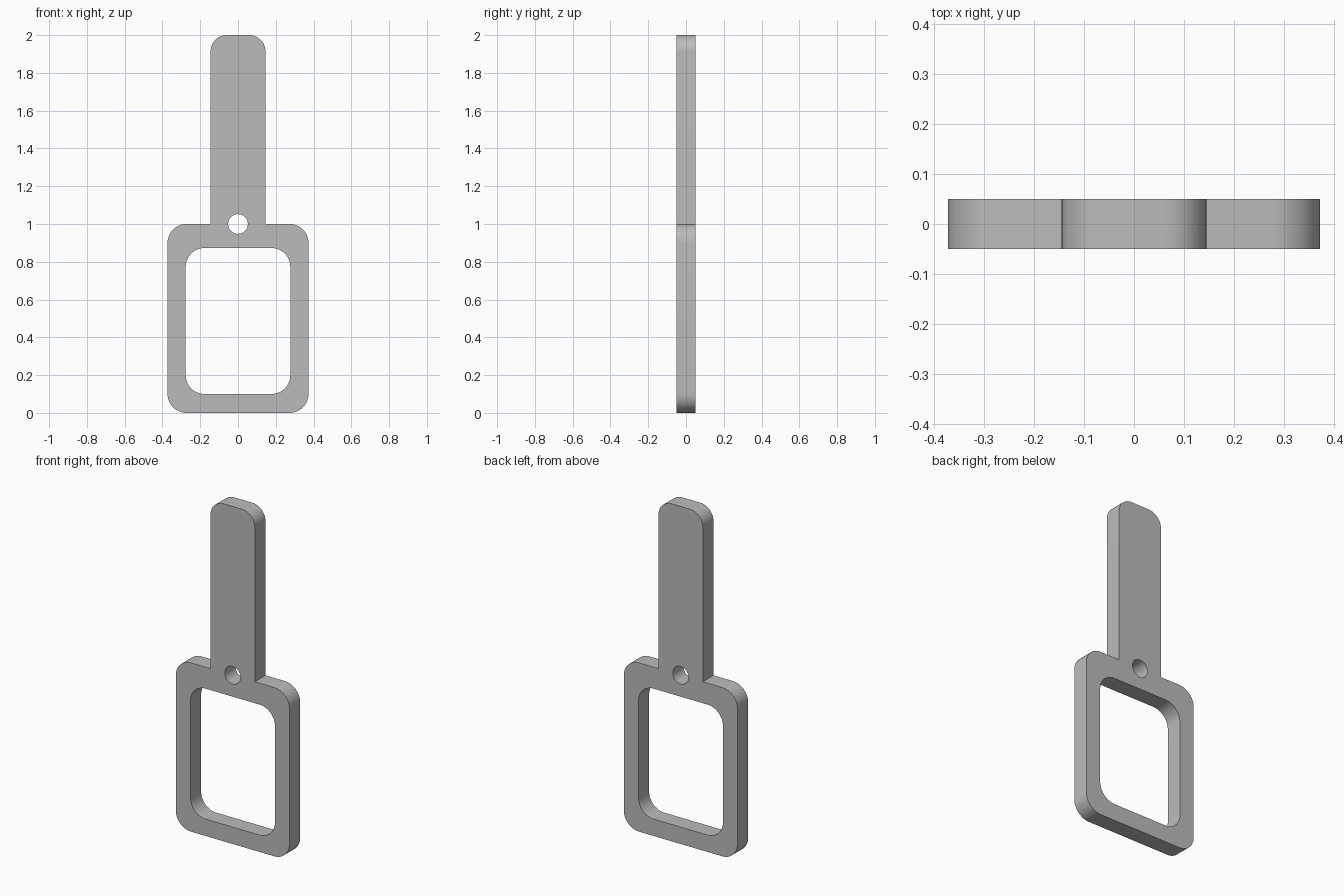
import bpy, bmesh, math
from mathutils import Vector

cube = bpy.data.objects.get("Cube")
if cube:
    bpy.data.objects.remove(cube, do_unlink=True)

HALF_DEPTH = 0.05


def arc(cx, cz, radius, start, sweep, steps):
    """Points along an arc in the x-z plane, angles in degrees."""
    angles = [math.radians(start + sweep * i / steps) for i in range(steps + 1)]
    return [(cx + radius * math.cos(a), cz + radius * math.sin(a)) for a in angles]


def rounded_rect(half_w, bottom, top, r):
    """Closed outline, counter-clockwise from the lower left corner."""
    w = half_w - r
    return (arc(-w, bottom + r, r, 180, 90, 12) + arc(w, bottom + r, r, 270, 90, 12)
            + arc(w, top - r, r, 0, 90, 12) + arc(-w, top - r, r, 90, 90, 12))


def add_loop(bm, points):
    verts = [bm.verts.new((x, -HALF_DEPTH, z)) for x, z in points]
    return [bm.edges.new((v, verts[i - 1])) for i, v in enumerate(verts)]


# Outer outline: the frame, with the handle spliced into its top edge
frame = rounded_rect(0.373, 0, 1, 0.1)
handle = rounded_rect(0.145, 1, 2, 0.085)
half = len(frame) // 2
corner = half + half // 2
outline = (frame[:corner] + [(0.145, 1)] + handle[half:] + [(-0.145, 1)]
           + frame[corner:])

# Window and hanging hole
window = rounded_rect(0.277, 0.1, 0.873, 0.1)
hole = arc(0, 1, 0.052, 0, 360, 40)[:-1]

# Fill the profile between the loops and extrude it to thickness
bm = bmesh.new()
edges = [e for loop in (outline, window, hole) for e in add_loop(bm, loop)]
bmesh.ops.triangle_fill(bm, edges=edges, use_beauty=True, use_dissolve=False)
extruded = bmesh.ops.extrude_face_region(bm, geom=bm.faces[:], use_keep_orig=True)
moved = [g for g in extruded["geom"] if isinstance(g, bmesh.types.BMVert)]
bmesh.ops.translate(bm, verts=moved, vec=Vector((0, 2 * HALF_DEPTH, 0)))
bmesh.ops.recalc_face_normals(bm, faces=bm.faces[:])

mesh = bpy.data.meshes.new("handled_frame")
bm.to_mesh(mesh)
bm.free()
tag = bpy.data.objects.new("handled_frame", mesh)
bpy.context.collection.objects.link(tag)

# Single grey material
grey = bpy.data.materials.new("plain grey")
grey.use_nodes = True
colour = (0.5, 0.5, 0.5, 1)
grey.diffuse_color = colour
grey.node_tree.nodes["Principled BSDF"].inputs["Base Color"].default_value = colour
mesh.materials.append(grey)

bpy.ops.object.select_all(action="DESELECT")
tag.select_set(True)
bpy.context.view_layer.objects.active = tag
bpy.ops.object.shade_smooth_by_angle(angle=math.radians(30))
